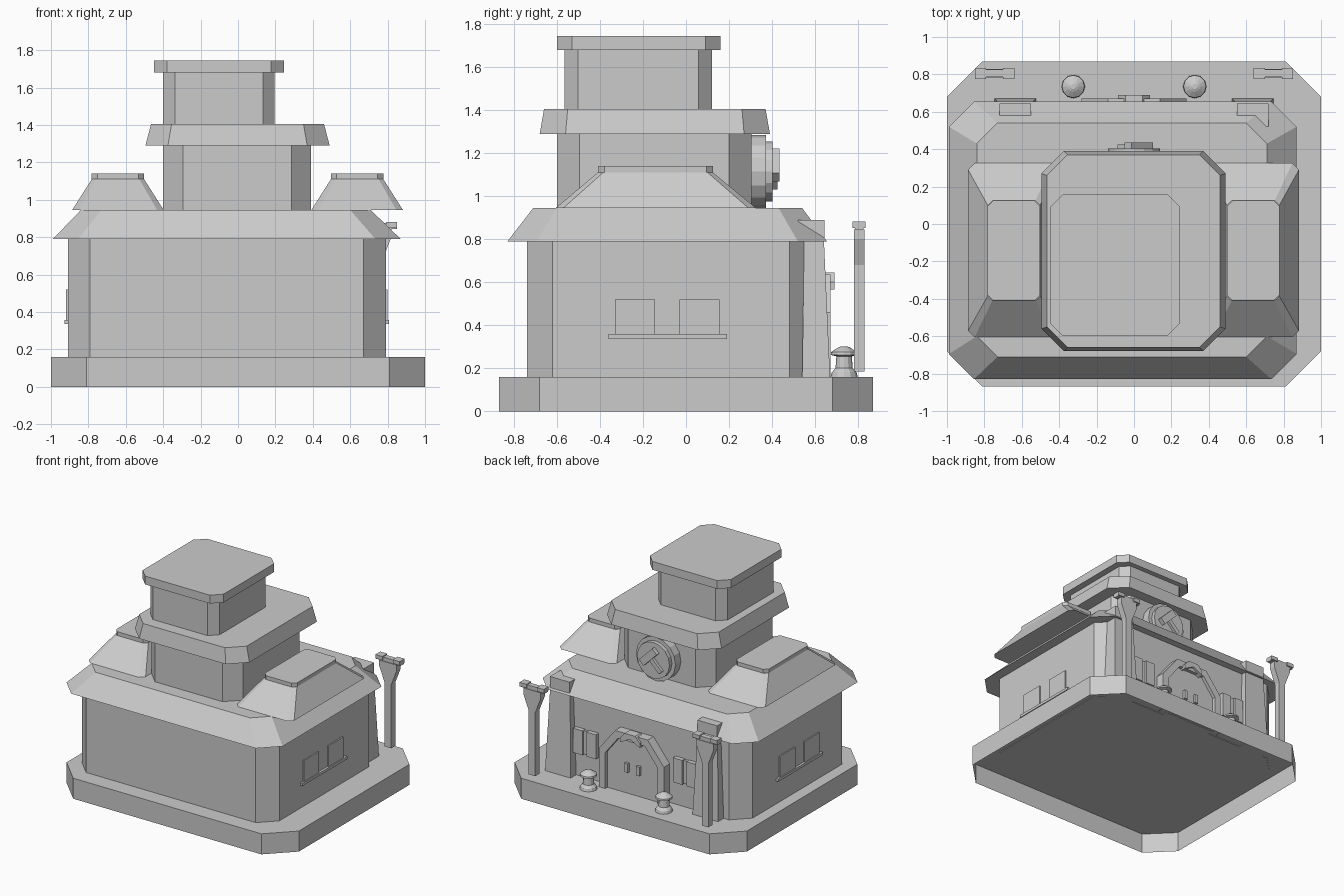
import bpy, bmesh, math
from mathutils import Matrix, Vector

cube = bpy.data.objects.get("Cube")
if cube:
    bpy.data.objects.remove(cube)

stone = bpy.data.materials.new("plain_grey")
stone.use_nodes = True
GREY = (0.6, 0.6, 0.6, 1)
stone.diffuse_color = GREY
stone.node_tree.nodes["Principled BSDF"].inputs["Base Color"].default_value = GREY


def finish(name, bm):
    bmesh.ops.recalc_face_normals(bm, faces=bm.faces)
    mesh = bpy.data.meshes.new(name)
    bm.to_mesh(mesh)
    bm.free()
    mesh.materials.append(stone)
    obj = bpy.data.objects.new(name, mesh)
    bpy.context.collection.objects.link(obj)
    return obj


def loft(name, rings, bottom=True):
    """Skin a stack of equal-length point rings and cap the ends."""
    bm = bmesh.new()
    rows = [[bm.verts.new(p) for p in ring] for ring in rings]
    n = len(rows[0])
    for low, high in zip(rows, rows[1:]):
        for i in range(n):
            j = (i + 1) % n
            bm.faces.new((low[i], low[j], high[j], high[i]))
    bm.faces.new(rows[-1])
    if bottom:
        bm.faces.new(rows[0][::-1])
    return finish(name, bm)


def octagon(x0, x1, y0, y1, c, z):
    """Rectangle with corners cut by c."""
    return [(x0 + c, y0, z), (x1 - c, y0, z), (x1, y0 + c, z), (x1, y1 - c, z),
            (x1 - c, y1, z), (x0 + c, y1, z), (x0, y1 - c, z), (x0, y0 + c, z)]


def rect(x0, x1, y0, y1, z):
    return [(x0, y0, z), (x1, y0, z), (x1, y1, z), (x0, y1, z)]


def box(name, x0, x1, y0, y1, z0, z1):
    return loft(name, [rect(x0, x1, y0, y1, z0), rect(x0, x1, y0, y1, z1)])


def plate(name, outline, y0, y1):
    """Push an x-z outline along y."""
    return loft(name, [[(x, y, z) for x, z in outline] for y in (y0, y1)])


def tier(name, low, high, bottom=True):
    return loft(name, [octagon(*low), octagon(*high)], bottom)


def turned(name, x, y, profile, sides):
    """Stack of circles given as (radius, height)."""
    angles = [math.tau * i / sides for i in range(sides)]
    return loft(name, [[(x + r * math.cos(a), y + r * math.sin(a), z)
                        for a in angles] for r, z in profile])


# Open-bottomed plinth, main hall and stacked tower
tier("plinth", (-1, 1, -.87, .87, .19, 0), (-1, 1, -.87, .87, .19, .16), False)
tier("hall", (-.91, .79, -.74, .6, .12, .155), (-.91, .79, -.74, .6, .12, .8))
tier("hall_roof", (-.99, .87, -.83, .655, .135, .79), (-.84, .71, -.71, .54, .11, .945))
tier("middle_storey", (-.4, .39, -.6, .305, .105, .94), (-.4, .39, -.6, .305, .105, 1.3))
tier("middle_roof", (-.495, .49, -.68, .39, .12, 1.29), (-.465, .46, -.66, .37, .11, 1.405))
tier("top_storey", (-.4, .195, -.565, .12, .062, 1.4), (-.4, .195, -.565, .12, .062, 1.69))
tier("top_slab", (-.45, .247, -.6, .16, .07, 1.68), (-.45, .247, -.6, .16, .07, 1.745))

# Hipped side roofs with flat caps
for side, mid in (("right", -.642), ("left", .637)):
    tier(side + "_side_roof", (mid - .245, mid + .245, -.605, .325, .035, .945),
         (mid - .14, mid + .14, -.41, .125, .025, 1.11))
    tier(side + "_side_cap", (mid - .14, mid + .14, -.41, .125, .03, 1.11),
         (mid - .14, mid + .14, -.41, .125, .03, 1.14))

# Paired side windows with shared sills
for side, wall, out in (("right", -.91, -1), ("left", .79, 1)):
    for i, y in enumerate((-.33, -.03)):
        xs = sorted((wall - out * .01, wall + out * .01))
        box(f"{side}_window_{i + 1}", *xs, y, y + .185, .355, .52)
    xs = sorted((wall - out * .01, wall + out * .018))
    box(side + "_window_sill", *xs, -.36, .19, .337, .358)

# Parts repeated either side of the entrance
for side, s in (("right", -1), ("left", 1)):
    # Tapered buttress and its block poking through the roof
    x = s * .635
    loft(side + "_buttress", [rect(x - .11, x + .11, .54, .67, .155),
                              rect(x - .085, x + .085, .55, .64, .82)])
    box(side + "_buttress_block", x - .085, x + .085, .52, .645, .8, .89)

    # Shuttered window
    x = s * .43
    box(side + "_front_window", x - .055, x + .055, .59, .62, .35, .53)
    for i, d in enumerate((-1, 1)):
        c = x + d * .058
        box(f"{side}_shutter_{i + 1}", c - .04, c + .04, .59, .635, .345, .535)

    # Post flaring into a crossbar
    x = s * .745
    half = [(.028, .185), (.028, .68), (.075, .8), (.075, .845)]
    plate(side + "_post", [(x + a, z) for a, z in half]
          + [(x - a, z) for a, z in reversed(half)], .78, .83)
    box(side + "_crossbar", x - .105, x + .105, .785, .825, .845, .875)
    for i, d in enumerate((-1, 1)):
        c = x + d * .075
        box(f"{side}_crossbar_end_{i + 1}", c - .03, c + .03, .775, .835, .852, .882)

    # Squat lantern
    turned(side + "_lantern", s * .325, .735,
           [(.063, .16), (.058, .18), (.04, .2), (.036, .255), (.062, .262),
            (.06, .275), (.03, .295), (.014, .302)], 12)


def arch(w, base, shoulder, top_w, top):
    return [(-w, base), (w, base), (w, shoulder), (top_w, top),
            (-top_w, top), (-w, shoulder)]


# Portal: stepped arch frame, door leaf, chevron keystone and handles
outer = arch(.28, .155, .46, .14, .635)
inner = arch(.225, .155, .44, .115, .58)
bm = bmesh.new()
rows = [[bm.verts.new((x, y, z)) for x, z in line]
        for line, y in ((outer, .59), (outer, .672), (inner, .672), (inner, .63))]
for a, b in zip(rows, rows[1:]):
    for i in range(6):
        j = (i + 1) % 6
        if i:
            bm.faces.new((a[i], a[j], b[j], b[i]))
finish("door_frame", bm)
plate("door", inner, .6, .645)
plate("keystone", [(-.085, .565), (0, .61), (.085, .565), (.085, .6),
                   (.045, .645), (-.045, .645), (-.085, .6)], .62, .69)
for i, x in enumerate((-.05, .05)):
    box(f"door_handle_{i + 1}", x - .014, x + .014, .64, .665, .33, .4)


# Round medallion with hammer emblem
def disc(name, radius, y0, y1):
    ring = [(radius * math.cos(math.tau * i / 16), 1.115 + radius * math.sin(math.tau * i / 16))
            for i in range(16)]
    return plate(name, ring, y0, y1)


disc("medallion", .17, .295, .372)
disc("medallion_face", .14, .36, .403)


def emblem(name, u, v, length, width, angle, depth):
    """Tilted bar on the medallion face; u runs towards -x."""
    rot = Matrix.Rotation(math.radians(angle), 2)
    half = [(-1, -1), (1, -1), (1, 1), (-1, 1)]
    pts = [rot @ Vector((a * length / 2, b * width / 2)) for a, b in half]
    plate(name, [(-(u + p.x), 1.115 + v + p.y) for p in pts], .395, depth)


emblem("hammer_head", -.025, .03, .16, .055, 45, .435)
emblem("hammer_handle", .03, -.025, .13, .035, -45, .425)
